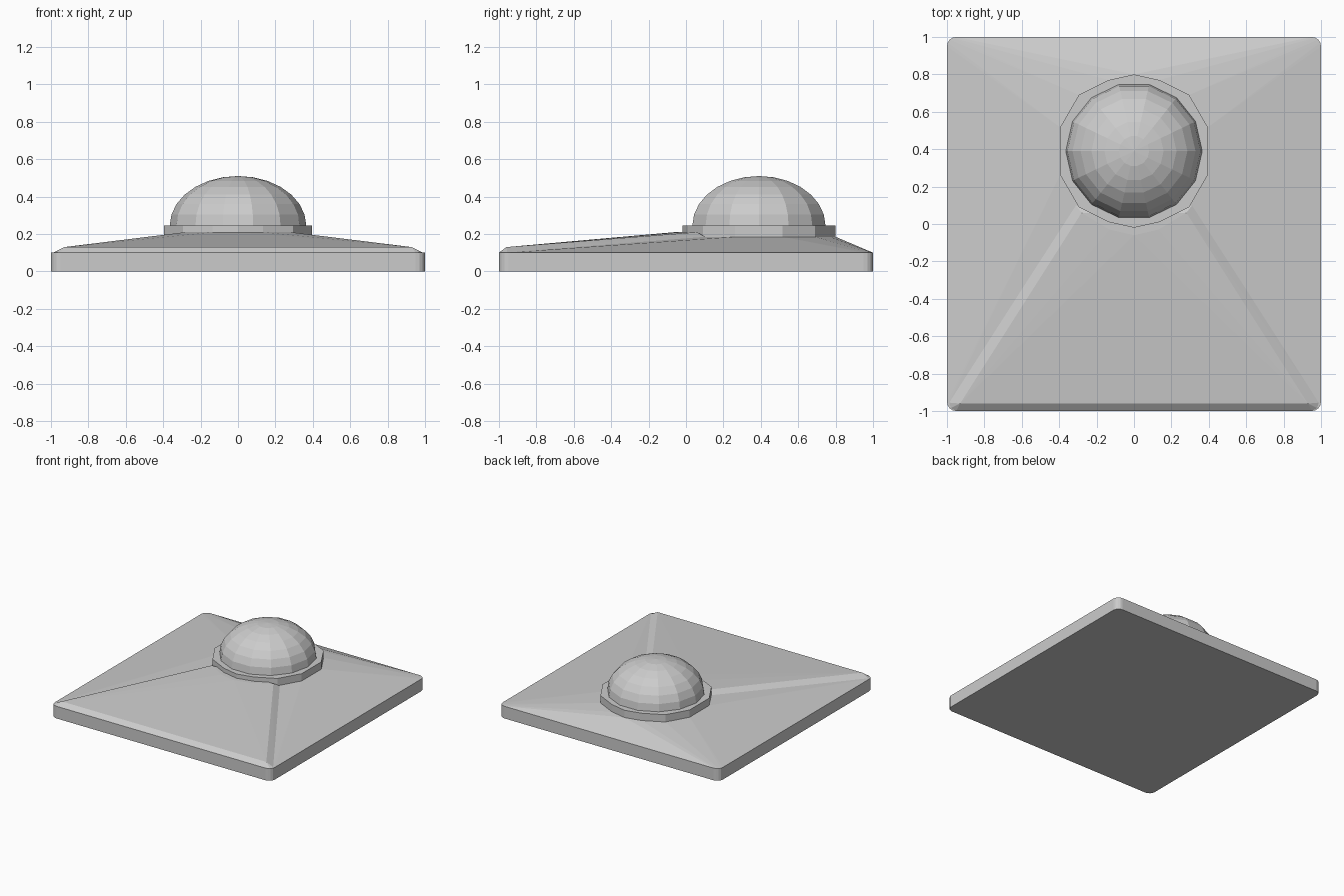
import bpy, bmesh
from math import sin, cos, pi
from mathutils import Matrix

cube = bpy.data.objects.get("Cube")
if cube:
    bpy.data.objects.remove(cube, do_unlink=True)

CENTRE_Y = 0.39

grey = bpy.data.materials.new("plain_grey")
grey.use_nodes = True
colour = (0.6, 0.6, 0.6, 1)
grey.diffuse_color = colour
grey.node_tree.nodes["Principled BSDF"].inputs["Base Color"].default_value = colour


def finish(name, bm):
    bmesh.ops.recalc_face_normals(bm, faces=bm.faces)
    mesh = bpy.data.meshes.new(name)
    bm.to_mesh(mesh)
    bm.free()
    mesh.materials.append(grey)
    obj = bpy.data.objects.new(name, mesh)
    bpy.context.collection.objects.link(obj)
    return obj


def hull(name, points):
    """Convex solid around the points, with flat areas merged."""
    bm = bmesh.new()
    for p in points:
        bm.verts.new(p)
    result = bmesh.ops.convex_hull(bm, input=bm.verts)
    unused = [g for g in result["geom_interior"] if isinstance(g, bmesh.types.BMVert)]
    bmesh.ops.delete(bm, geom=unused, context="VERTS")
    bmesh.ops.dissolve_limit(bm, angle_limit=0.002, verts=bm.verts, edges=bm.edges)
    return finish(name, bm)


def both_sides(points):
    return points + [(-x, y, z) for x, y, z in points if x > 0]


def rounded_square(half, radius, z, steps=4):
    points = []
    for sx, sy, start in ((1, 1, 0), (-1, 1, 1), (-1, -1, 2), (1, -1, 3)):
        for i in range(steps + 1):
            a = (start + i / steps) * pi / 2
            points.append((sx * (half - radius) + radius * cos(a),
                           sy * (half - radius) + radius * sin(a), z))
    return points


def collar_ring(z):
    quarter = [(0, 0.41), (0.135, 0.38), (0.295, 0.3), (0.395, 0.127)]
    half = [(x, CENTRE_Y + s * y, z) for x, y in quarter for s in (1, -1)]
    return both_sides(half)


# Square slab with the low slopes rising to the collar
hull("base_and_slopes", rounded_square(1, 0.05, 0) + rounded_square(1, 0.05, 0.1)
     + collar_ring(0.185))

# Raised front slope with bevelled hips and a lip in front of the collar
hull("front_panel", both_sides([
    (0.95, -1, 0.1), (0.98, -0.985, 0.1), (0.99, -0.955, 0.1), (0.31, 0.1, 0.185),
    (0.93, -0.96, 0.13), (0.28, 0.06, 0.21), (0.13, -0.03, 0.21), (0, -0.06, 0.21)]))

# Collar under the dome
hull("collar", collar_ring(0.15) + collar_ring(0.245))

# Faceted dome: upper half of a flattened sphere
bm = bmesh.new()
bmesh.ops.create_uvsphere(bm, u_segments=14, v_segments=14, radius=1)
bmesh.ops.delete(bm, geom=[v for v in bm.verts if v.co.z < -0.01], context="VERTS")
placing = (Matrix.Translation((0, CENTRE_Y, 0.245))
           @ Matrix.Diagonal((0.365, 0.365, 0.265, 1))
           @ Matrix.Rotation(pi / 2, 4, "Z"))
bmesh.ops.transform(bm, matrix=placing, verts=bm.verts)
finish("dome", bm)
